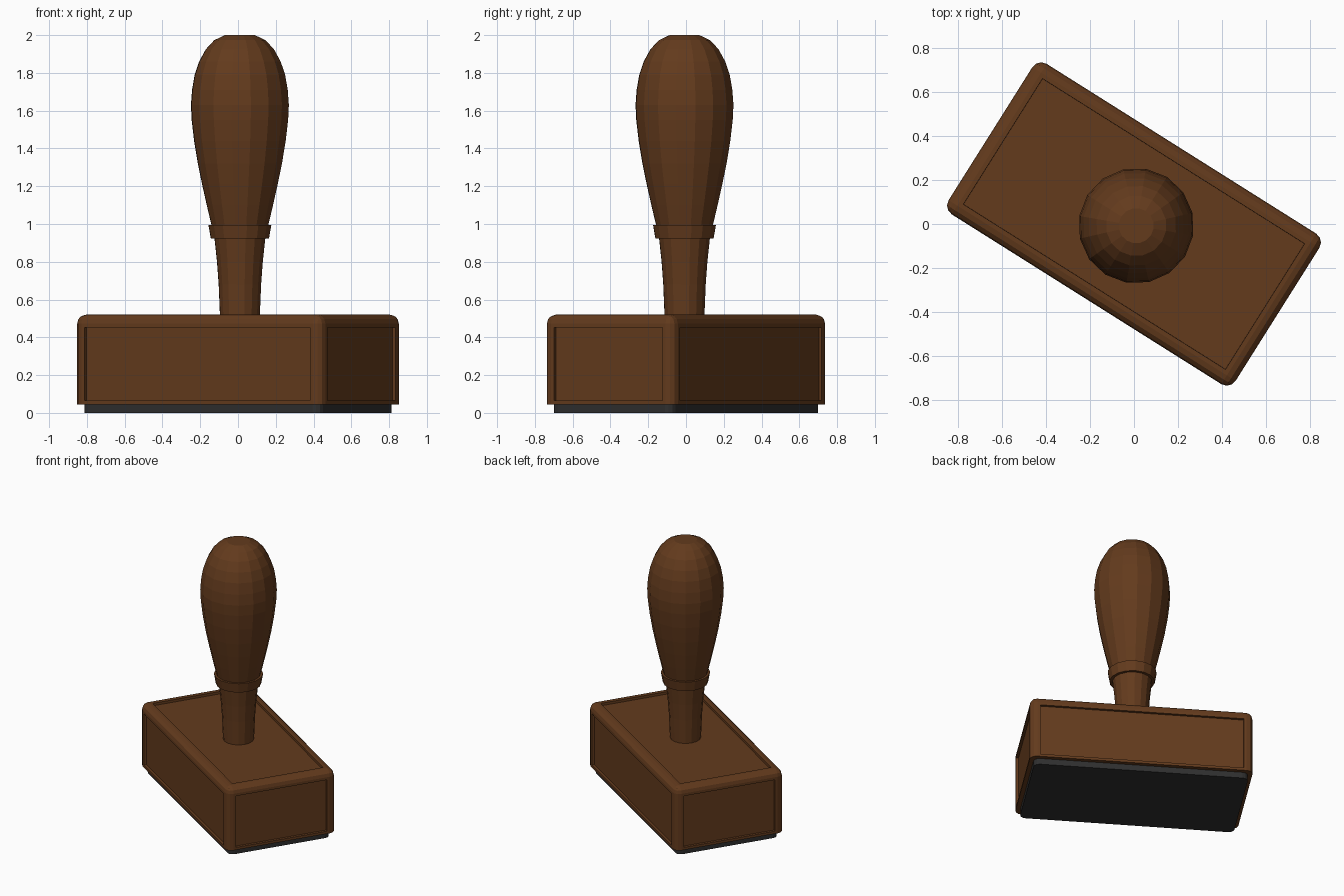
import bpy, bmesh, math
from mathutils import Matrix

if "Cube" in bpy.data.objects:
    bpy.data.objects.remove(bpy.data.objects["Cube"])

TURN = math.radians(-32.2)
HX, HY = 0.772, 0.405   # half sizes of the wooden block


def material(name, color):
    m = bpy.data.materials.new(name)
    m.diffuse_color = (*color, 1)
    m.use_nodes = True
    m.node_tree.nodes["Principled BSDF"].inputs["Base Color"].default_value = m.diffuse_color
    return m


wood = material("brown_wood", (0.125, 0.043, 0.012))
black = material("black_rubber", (0.028, 0.028, 0.028))


def finish(bm, name, mat, loc=(0, 0, 0)):
    bmesh.ops.recalc_face_normals(bm, faces=bm.faces)
    me = bpy.data.meshes.new(name)
    bm.to_mesh(me)
    bm.free()
    me.materials.append(mat)
    ob = bpy.data.objects.new(name, me)
    ob.rotation_euler.z = TURN
    ob.location = loc
    bpy.context.collection.objects.link(ob)
    return ob


def rounded_box(hx, hy, z0, z1, r, round_top):
    bm = bmesh.new()
    bmesh.ops.create_cube(bm, size=1, matrix=Matrix.Translation((0, 0, (z0 + z1) / 2))
                          @ Matrix.Diagonal((2 * hx, 2 * hy, z1 - z0, 1)))

    def chosen(e):
        a, b = (v.co.z for v in e.verts)
        return abs(a - b) > 1e-4 or (round_top and min(a, b) > z1 - 1e-4)
    bmesh.ops.bevel(bm, geom=[e for e in bm.edges if chosen(e)], offset=r,
                    segments=3, profile=0.5, affect='EDGES')
    bm.normal_update()
    return bm


def lathe(name, profile, loc, sides=16, closed=False):
    bm = bmesh.new()
    rings = [[bm.verts.new((r * math.cos(2 * math.pi * k / sides),
                            r * math.sin(2 * math.pi * k / sides), z))
              for k in range(sides)] for r, z in profile]
    pairs = list(zip(rings, rings[1:]))
    if closed:
        pairs.append((rings[-1], rings[0]))
    else:
        bm.faces.new(rings[0])
        bm.faces.new(rings[-1])
    for a, b in pairs:
        for k in range(sides):
            n = (k + 1) % sides
            bm.faces.new((a[k], a[n], b[n], b[k]))
    return finish(bm, name, wood, loc)


# Wooden block with sunken panels on the top and four sides
bm = rounded_box(HX, HY, 0.045, 0.52, 0.047, True)
panels = [f for f in bm.faces if f.calc_area() > 0.15 and f.normal.z > -0.5]
bmesh.ops.inset_individual(bm, faces=panels, thickness=0.028, depth=0)
bmesh.ops.inset_individual(bm, faces=panels, thickness=0.001, depth=-0.018)
finish(bm, "block", wood)

# Rubber stamping pad
finish(rounded_box(HX - 0.03, HY - 0.03, 0, 0.06, 0.04, False), "rubber_pad", black)

# Turned handle and its collar
centre = (0.01, -0.008, 0)
lathe("handle", [(0.106, 0.49), (0.109, 0.56), (0.114, 0.68), (0.123, 0.80), (0.136, 0.92),
                 (0.154, 1.0), (0.178, 1.10), (0.203, 1.21), (0.226, 1.32), (0.246, 1.44),
                 (0.259, 1.55), (0.263, 1.63), (0.257, 1.71), (0.243, 1.79), (0.219, 1.86),
                 (0.183, 1.925), (0.138, 1.973), (0.08, 2.0)], centre)
lathe("collar", [(0.130, 0.922), (0.156, 0.922), (0.169, 0.995), (0.145, 0.995)],
      centre, closed=True)
